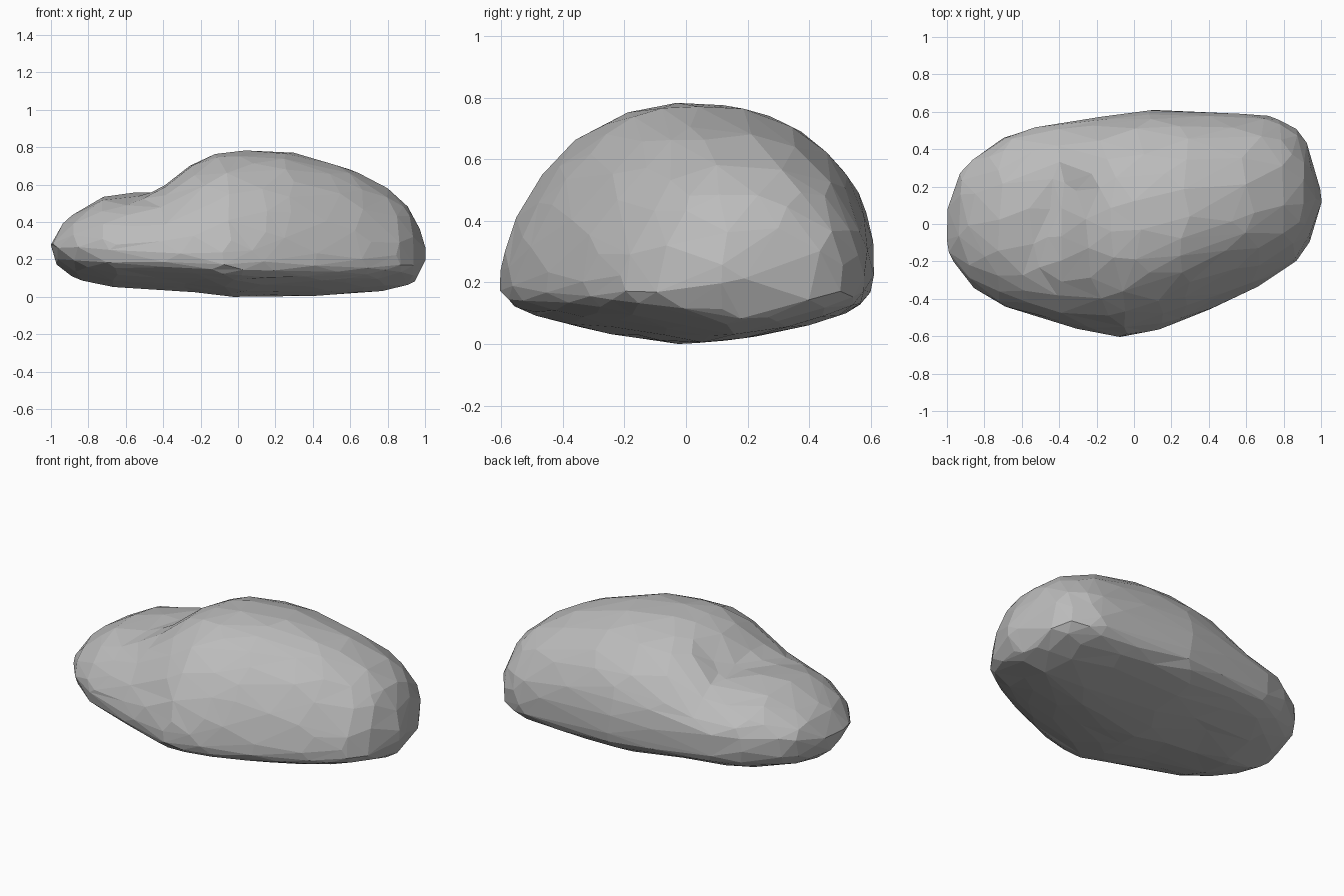
import bpy, bmesh, math, random
from mathutils import Vector

cube = bpy.data.objects.get("Cube")
if cube:
    bpy.data.objects.remove(cube, do_unlink=True)
random.seed(7)

# Profiles of the boulder: crest height, underside, and plan outline along x
CREST = [(-1, .28), (-.93, .41), (-.73, .535), (-.55, .565), (-.4, .605), (-.27, .7), (-.14, .765),
         (0, .785), (.27, .78), (.6, .69), (.8, .585), (.91, .49), (.98, .35), (1.005, .22)]
UNDER = [(-1, .26), (-.97, .17), (-.87, .1), (-.65, .05), (-.3, .035), (0, 0), (.5, .01),
         (.75, .03), (.94, .07), (1.005, .19)]
FRONT = [(-1, -.14), (-.93, -.25), (-.86, -.34), (-.7, -.44), (-.3, -.56), (-.07, -.61), (.15, -.56),
         (.4, -.46), (.67, -.33), (.87, -.2), (.94, -.1), (1.005, .1)]
BACK = [(-1, .08), (-.93, .28), (-.85, .36), (-.7, .46), (-.53, .52), (.07, .61), (.4, .6),
        (.73, .58), (.87, .515), (.93, .435), (.97, .28), (1.005, .15)]
OUTLINE = [Vector(p) for p in FRONT + BACK[::-1]]

# Valley between the main dome and the low lobe, deepest at its back end
VALLEY_START, VALLEY_END = Vector((-.55, -.16)), Vector((-.33, .19))


def lerp(profile, x):
    if x <= profile[0][0]:
        return profile[0][1]
    for (x0, y0), (x1, y1) in zip(profile, profile[1:]):
        if x <= x1:
            return y0 + (y1 - y0) * (x - x0) / (x1 - x0)
    return profile[-1][1]


def reach(direction):
    """Distance from the centre to the plan outline."""
    for a, b in zip(OUTLINE, OUTLINE[1:] + OUTLINE[:1]):
        edge = b - a
        det = direction.cross(edge)
        if abs(det) > 1e-9:
            r, t = a.cross(edge) / det, a.cross(direction) / det
            if r > 0 and -1e-6 <= t <= 1 + 1e-6:
                return r
    return 1


def valley(point):
    """Depth of the valley at a point of the plan."""
    run = VALLEY_END - VALLEY_START
    t = max(0, min(1, (point - VALLEY_START).dot(run) / run.length_squared))
    gap = (point - VALLEY_START - run * t).length
    return (.02 + .035 * t) * math.exp(-(gap / .09) ** 2)


def shape(co):
    """Move a point of the unit sphere to the boulder's surface."""
    flat = Vector((co.x, co.y * .6))
    if flat.length > 1e-6:
        flat.normalize()
        flat *= reach(flat) * min(1, math.hypot(co.x, co.y))
    x, y = flat
    lo, hi = lerp(FRONT, x), lerp(BACK, x)
    s = max(-1, min(1, (2 * y - lo - hi) / (hi - lo)))
    top, under = lerp(CREST, x), lerp(UNDER, x)
    rim = min(top, max(under, .25 + .065 * y - .05 * x))
    if co.z >= 0:
        power = .64 if s < 0 else .5
        z = rim + (top - rim) * (1 - abs(s) ** 2.2) ** power - valley(flat)
    else:
        power = .3 if s < 0 else .22
        z = rim - (rim - min(rim, under + .055 * abs(s))) * (1 - s * s) ** power
    return Vector((x, y, z))


# Boulder
bm = bmesh.new()
bmesh.ops.create_icosphere(bm, subdivisions=5, radius=1)
for v in bm.verts:
    v.co = shape(v.co)
bmesh.ops.smooth_vert(bm, verts=bm.verts, factor=.5, use_axis_x=True, use_axis_y=True, use_axis_z=True)
for v in bm.verts:
    v.co += Vector([random.uniform(-.002, .002) for _ in range(3)])
ground = min(v.co.z for v in bm.verts)
bmesh.ops.translate(bm, verts=bm.verts, vec=(0, 0, -ground))
mesh = bpy.data.meshes.new("boulder")
bm.to_mesh(mesh)
bm.free()
boulder = bpy.data.objects.new("boulder", mesh)
bpy.context.collection.objects.link(boulder)

# Chip the surface down to broad irregular facets
chip = boulder.modifiers.new("facets", "DECIMATE")
chip.ratio = 500 / len(mesh.polygons)
bpy.context.view_layer.objects.active = boulder
boulder.select_set(True)
bpy.ops.object.modifier_apply(modifier=chip.name)
bpy.ops.object.shade_flat()

stone = bpy.data.materials.new("grey stone")
stone.use_nodes = True
stone.diffuse_color = (.5, .5, .5, 1)
stone.node_tree.nodes["Principled BSDF"].inputs["Base Color"].default_value = (.5, .5, .5, 1)
boulder.data.materials.append(stone)
